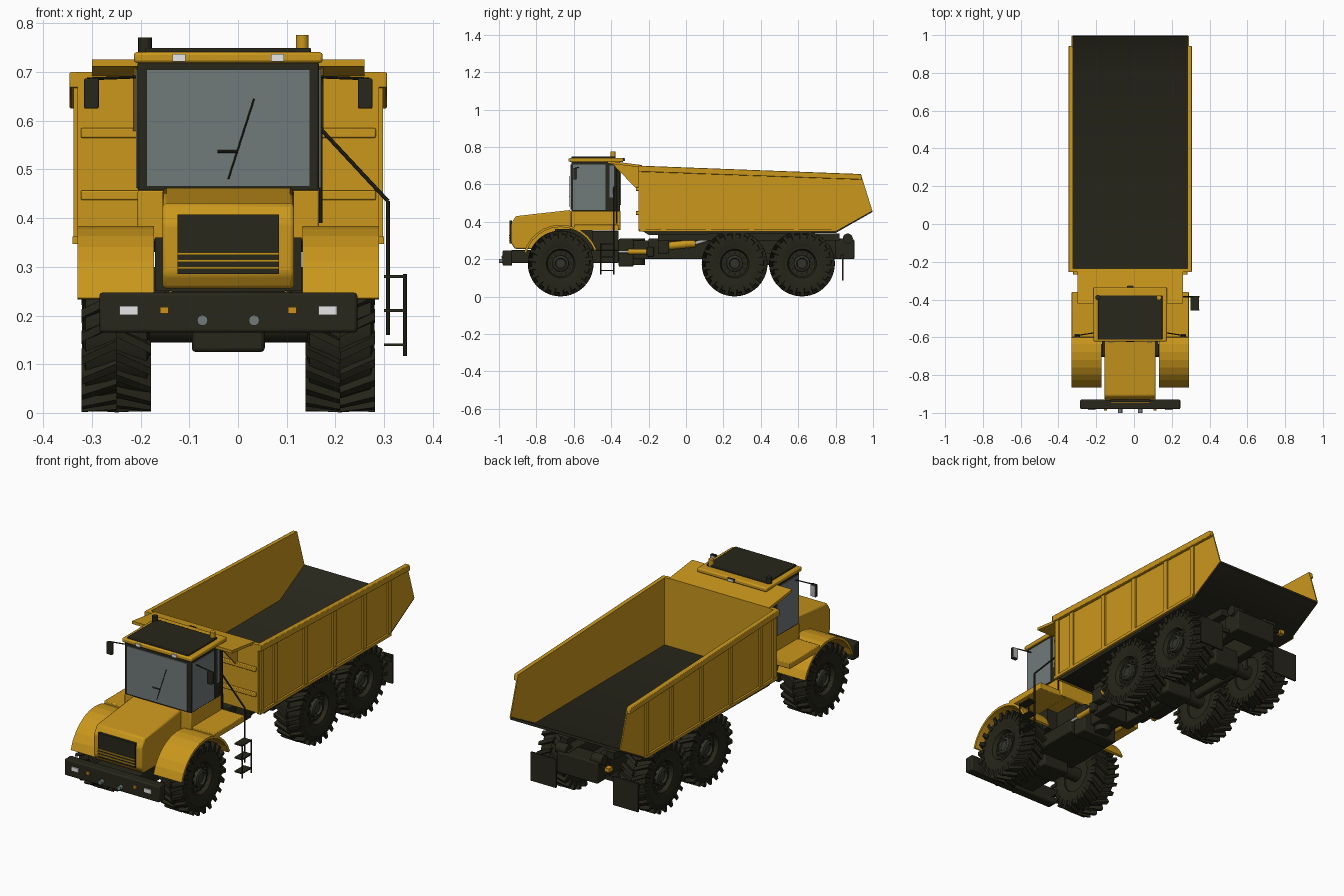
import bpy, bmesh, math
from mathutils import Vector, Matrix

if "Cube" in bpy.data.objects:
    bpy.data.objects.remove(bpy.data.objects["Cube"], do_unlink=True)

CX = -0.02          # truck centreline; the ladder sticks out on the left
SIDES = (("left", 1), ("right", -1))
parts = []


def material(name, *rgb):
    m = bpy.data.materials.new(name)
    m.use_nodes = True
    m.diffuse_color = (*rgb, 1)
    m.node_tree.nodes["Principled BSDF"].inputs["Base Color"].default_value = (*rgb, 1)
    return m


YELLOW = material("yellow paint", 0.59, 0.31, 0.012)
BLACK = material("black trim", 0.021, 0.02, 0.011)
RUBBER = material("tyre rubber", 0.019, 0.018, 0.01)
HUB = material("hub grey", 0.034, 0.034, 0.024)
GLASS = material("window glass", 0.165, 0.195, 0.195)
WHITE = material("lamp white", 0.8, 0.8, 0.8)
AMBER = material("amber lamp", 0.65, 0.28, 0.01)
SILVER = material("silver metal", 0.45, 0.45, 0.45)


def finish(name, bm, mat, bevel=0.0):
    bmesh.ops.recalc_face_normals(bm, faces=bm.faces)
    mesh = bpy.data.meshes.new(name)
    bm.to_mesh(mesh)
    bm.free()
    mesh.materials.append(mat)
    obj = bpy.data.objects.new(name, mesh)
    obj.location.x = CX
    bpy.context.collection.objects.link(obj)
    if bevel:
        mod = obj.modifiers.new("Bevel", "BEVEL")
        mod.width, mod.segments = bevel, 2
    parts.append(obj)
    return obj


def prism(name, profile, x0, x1, mat, bevel=0.0):
    """Extrude a (y, z) outline from x0 to x1."""
    bm = bmesh.new()
    face = bm.faces.new([bm.verts.new((x0, y, z)) for y, z in profile])
    ext = bmesh.ops.extrude_face_region(bm, geom=[face])["geom"]
    verts = [g for g in ext if isinstance(g, bmesh.types.BMVert)]
    bmesh.ops.translate(bm, verts=verts, vec=(x1 - x0, 0, 0))
    return finish(name, bm, mat, bevel)


def box(name, x0, x1, y0, y1, z0, z1, mat, bevel=0.0):
    return prism(name, [(y0, z0), (y1, z0), (y1, z1), (y0, z1)], x0, x1, mat, bevel)


def rod(name, a, b, r, mat, sides=12):
    a, b = Vector(a), Vector(b)
    bm = bmesh.new()
    turn = (b - a).to_track_quat("Z", "Y").to_matrix().to_4x4()
    bmesh.ops.create_cone(bm, cap_ends=True, segments=sides, radius1=r, radius2=r,
                          depth=(b - a).length, matrix=Matrix.Translation((a + b) / 2) @ turn)
    return finish(name, bm, mat)


def lathe(bm, profile, steps=40, closed=True):
    """Revolve an (x, radius) outline round the x axis."""
    vs = [bm.verts.new((x, 0, r)) for x, r in profile]
    es = [bm.edges.new(p) for p in zip(vs, vs[1:])]
    if closed:
        es.append(bm.edges.new((vs[-1], vs[0])))
    bmesh.ops.spin(bm, geom=vs + es, cent=(0, 0, 0), axis=(1, 0, 0),
                   angle=math.tau, steps=steps, use_duplicate=False)
    bmesh.ops.remove_doubles(bm, verts=bm.verts, dist=0.0001)


# Wheels: revolved tyre with angled lugs, dark rim, hub with bolts
def tyre(name):
    bm = bmesh.new()
    lathe(bm, [(-.058, .085), (-.068, .125), (-.063, .155), (0, .161),
               (.063, .155), (.068, .125), (.058, .085), (0, .08)])
    for i in range(22):
        for s in (-1, 1):
            base = math.tau * (i + s * 0.25) / 22
            ring = []
            for x, skew, low, high in ((0, 0, .15, .176), (s * .071, .2, .132, .175)):
                for r, w in ((low, .072), (high, .05)):
                    for d in (-w, w):
                        a = base + skew + d
                        ring.append(bm.verts.new((x, r * math.sin(a), r * math.cos(a))))
            for f in ((0, 1, 3, 2), (4, 5, 7, 6), (0, 1, 5, 4), (2, 3, 7, 6),
                      (0, 2, 6, 4), (1, 3, 7, 5)):
                bm.faces.new([ring[k] for k in f])
    return finish(name, bm, RUBBER)


def rim_disc(name):
    bm = bmesh.new()
    lathe(bm, [(-.05, 0), (-.05, .084), (.06, .087), (.06, .078), (.04, .07), (.036, 0)],
          32, False)
    return finish(name, bm, BLACK)


def hub(name):
    bm = bmesh.new()
    lathe(bm, [(.03, 0), (.03, .045), (.055, .042), (.06, .03), (.05, .025), (.05, 0)],
          32, False)
    for i in range(12):
        a = math.tau * i / 12
        at = Matrix.Translation((.04, .056 * math.sin(a), .056 * math.cos(a)))
        bmesh.ops.create_cone(bm, cap_ends=True, segments=6, radius1=.006, radius2=.006,
                              depth=.016, matrix=at @ Matrix.Rotation(math.pi / 2, 4, "Y"))
    return finish(name, bm, HUB)


for axle, y in (("front", -.67), ("middle", .26), ("rear", .62)):
    for side, s in SIDES:
        wheel = f"{axle}_{side}"
        for obj in (tyre(wheel + "_tyre"), rim_disc(wheel + "_rim"), hub(wheel + "_hub")):
            obj.location = (CX + s * .23, y, .177)
            obj.rotation_euler.z = 0 if s > 0 else math.pi
    rod(f"{axle}_axle", (-.2, y, .18), (.2, y, .18), .035, BLACK, 16)
    box(f"{axle}_differential", -.075, .075, y - .06, y + .06, .125, .235, BLACK, .008)

# Chassis and articulation joint
box("front_frame", -.12, .12, -.935, -.36, .18, .25, BLACK, .005)
box("engine_block", -.15, .15, -.7, -.5, .25, .36, BLACK)
box("gearbox", -.09, .09, -.5, -.36, .25, .35, BLACK)
box("front_joint", -.1, .1, -.36, -.28, .16, .31, BLACK, .008)
rod("joint_pin", (0, -.26, .17), (0, -.26, .31), .04, BLACK, 20)
box("joint_tongue", -.06, .06, -.28, -.15, .2, .3, BLACK, .005)
for side, s in SIDES:
    box(f"{side}_rear_rail", s * .06, s * .11, -.2, .88, .2, .31, BLACK, .004)
    box(f"{side}_body_bearer", s * .11, s * .15, -.15, .82, .3, .337, BLACK)
    box(f"{side}_walking_beam", s * .12, s * .155, .22, .66, .17, .23, BLACK, .01)
    rod(f"{side}_steering_cylinder", (s * .11, -.31, .24), (s * .11, -.21, .24), .014, YELLOW)
    rod(f"{side}_steering_rod", (s * .11, -.37, .24), (s * .11, -.31, .24), .007, SILVER)
    box(f"{side}_steering_mount", s * .09, s * .13, -.21, -.17, .215, .265, BLACK, .005)
    rod(f"{side}_hoist_cylinder", (s * .135, -.1, .27), (s * .135, .05, .285), .021, YELLOW, 16)
    rod(f"{side}_hoist_rod", (s * .135, .05, .285), (s * .135, .13, .31), .01, SILVER)
    box(f"{side}_hoist_mount", s * .11, s * .16, -.15, -.09, .23, .3, BLACK, .005)
    box(f"{side}_mud_flap", s * .16, s * .3, .833, .841, .085, .23, BLACK)
    rod(f"{side}_body_hinge", (s * .07, .865, .31), (s * .13, .865, .31), .027, BLACK, 16)
box("rear_crossmember", -.115, .115, .8, .9, .2, .305, BLACK, .005)
box("flap_beam", -.3, .3, .823, .835, .2, .22, BLACK)
box("tail_lamp", -.18, -.155, .87, .9, .275, .295, AMBER)
box("tail_lamp_bracket", -.17, -.1, .875, .885, .28, .29, BLACK)

# Bumper and lamps
box("bumper", -.265, .265, -.98, -.93, .165, .247, BLACK, .006)
for side, s in SIDES:
    box(f"{side}_headlamp", s * .185, s * .223, -.985, -.978, .201, .22, WHITE)
    box(f"{side}_indicator", s * .123, s * .14, -.987, -.978, .204, .218, AMBER)
    rod(f"{side}_tow_eye", (s * .053, -1, .19), (s * .053, -.975, .19), .011, GLASS, 16)

# Bonnet and grille
prism("bonnet", [(-.915, .255), (-.935, .285), (-.935, .39), (-.91, .43), (-.615, .463),
                 (-.615, .255)], -.135, .135, YELLOW, .008)
box("grille", -.104, .104, -.943, -.93, .285, .408, BLACK)
for i in range(3):
    z = .296 + i * .014
    box(f"grille_bar_{i + 1}", -.104, .104, -.947, -.94, z, z + .005, YELLOW)

# Fenders: faceted arched strips with a deck behind
angles = [math.radians(164 - 12 * i) for i in range(13)]
arch = [(-.67 + r * math.cos(a), .18 + r * math.sin(a))
        for r, order in ((.204, angles), (.192, angles[::-1])) for a in order]
fenders = []
for side, s in SIDES:
    fenders.append(prism(f"{side}_fender", arch, s * .153, s * .31, YELLOW))
    box(f"{side}_deck", s * .15, s * .31, -.6, -.36, .352, .384, YELLOW, .004)

# Cab: yellow base, dark frame, thin window plates
box("cab_base", -.186, .186, -.614, -.35, .355, .458, YELLOW, .004)
box("cab_frame", -.186, .186, -.613, -.352, .455, .722, BLACK, .005)
box("windscreen", -.168, .168, -.618, -.611, .465, .705, GLASS)
box("rear_window", -.15, .15, -.354, -.348, .49, .69, GLASS)
box("roof_rim", -.194, .194, -.622, -.335, .719, .741, YELLOW, .006)
box("roof_panel", -.17, .17, -.612, -.378, .738, .75, BLACK, .003)
for side, s in SIDES:
    box(f"{side}_front_window", s * .184, s * .19, -.605, -.43, .462, .706, GLASS)
    box(f"{side}_rear_window", s * .184, s * .19, -.408, -.386, .53, .7, GLASS)
    box(f"{side}_roof_lamp", s * .088, s * .115, -.628, -.618, .722, .737, WHITE)
    rod(f"{side}_mirror_arm", (s * .185, -.575, .69), (s * .29, -.592, .686), .003, BLACK, 8)
    box(f"{side}_mirror", s * .266, s * .296, -.602, -.585, .625, .687, BLACK, .003)
    box(f"{side}_mirror_glass", s * .268, s * .294, -.586, -.582, .629, .683, SILVER)
rod("wiper_arm", (0, -.621, .48), (.053, -.621, .645), .0018, BLACK, 8)
rod("wiper_link", (-.022, -.622, .537), (.02, -.622, .537), .003, BLACK, 8)
rod("beacon", (.152, -.39, .735), (.152, -.39, .776), .013, YELLOW, 16)
rod("air_intake", (-.171, -.39, .735), (-.171, -.39, .771), .014, BLACK, 16)
box("rear_work_lamp", -.018, .018, -.337, -.328, .724, .74, BLACK)
box("rear_lamp_lens", -.015, .015, -.329, -.325, .726, .738, WHITE)

# Boarding ladder and handrail on the left
for y in (-.455, -.385):
    rod("ladder_post", (.363, y, .117), (.363, y, .285), .004, BLACK, 8)
for z in (.14, .21, .28):
    box("ladder_step", .32, .364, -.458, -.382, z - .003, z + .003, BLACK)
rail = [(.188, -.385, .585), (.328, -.385, .435), (.328, -.385, .16)]
for a, b in zip(rail, rail[1:]):
    rod("handrail", a, b, .004, BLACK, 8)
rod("grab_rail", (.19, -.37, .39), (.19, -.37, .7), .004, BLACK, 8)


# Dump body
def rim(y):
    return .7 - .0378 * (y + .255)


prism("body_floor", [(-.2, .33), (.8, .34), (.997, .452), (.995, .465), (.797, .36),
                     (-.25, .36)], -.306, .306, BLACK)
outline = [(-.255, .35), (.8, .35), (.996, .46), (.935, rim(.935)), (-.255, .7)]
rail = [(-.255, .668), (.942, rim(.935) - .03), (.936, rim(.935)), (-.255, .7)]
for side, s in SIDES:
    prism(f"{side}_body_wall", outline, s * .304, s * .31, YELLOW)
    prism(f"{side}_top_rail", rail, s * .304, s * .326, YELLOW, .003)
    box(f"{side}_bottom_rail", s * .308, s * .32, -.25, .8, .347, .362, YELLOW)
    for y in (-.23, -.12, .12, .35, .59, .79):
        box(f"{side}_wall_rib", s * .308, s * .318, y - .013, y + .013, .35, rim(y) - .02,
            YELLOW)
    prism(f"{side}_guard_gusset", [(-.405, .722), (-.25, .7), (-.25, .56)],
          s * .188, s * .196, YELLOW)
box("body_front_wall", -.306, .306, -.255, -.235, .355, .7, YELLOW)
for z in (.575, .447):
    box("front_wall_rib", -.303, .303, -.268, -.25, z - .01, z + .01, YELLOW, .003)
prism("spill_guard", [(-.42, .712), (-.42, .726), (-.235, .703), (-.235, .69)],
      -.28, .28, YELLOW)

# Smooth the round parts, keep real edges sharp and the fenders faceted
bpy.ops.object.select_all(action="DESELECT")
for obj in parts:
    obj.select_set(obj not in fenders)
bpy.context.view_layer.objects.active = parts[0]
bpy.ops.object.shade_smooth_by_angle(angle=math.radians(32))
